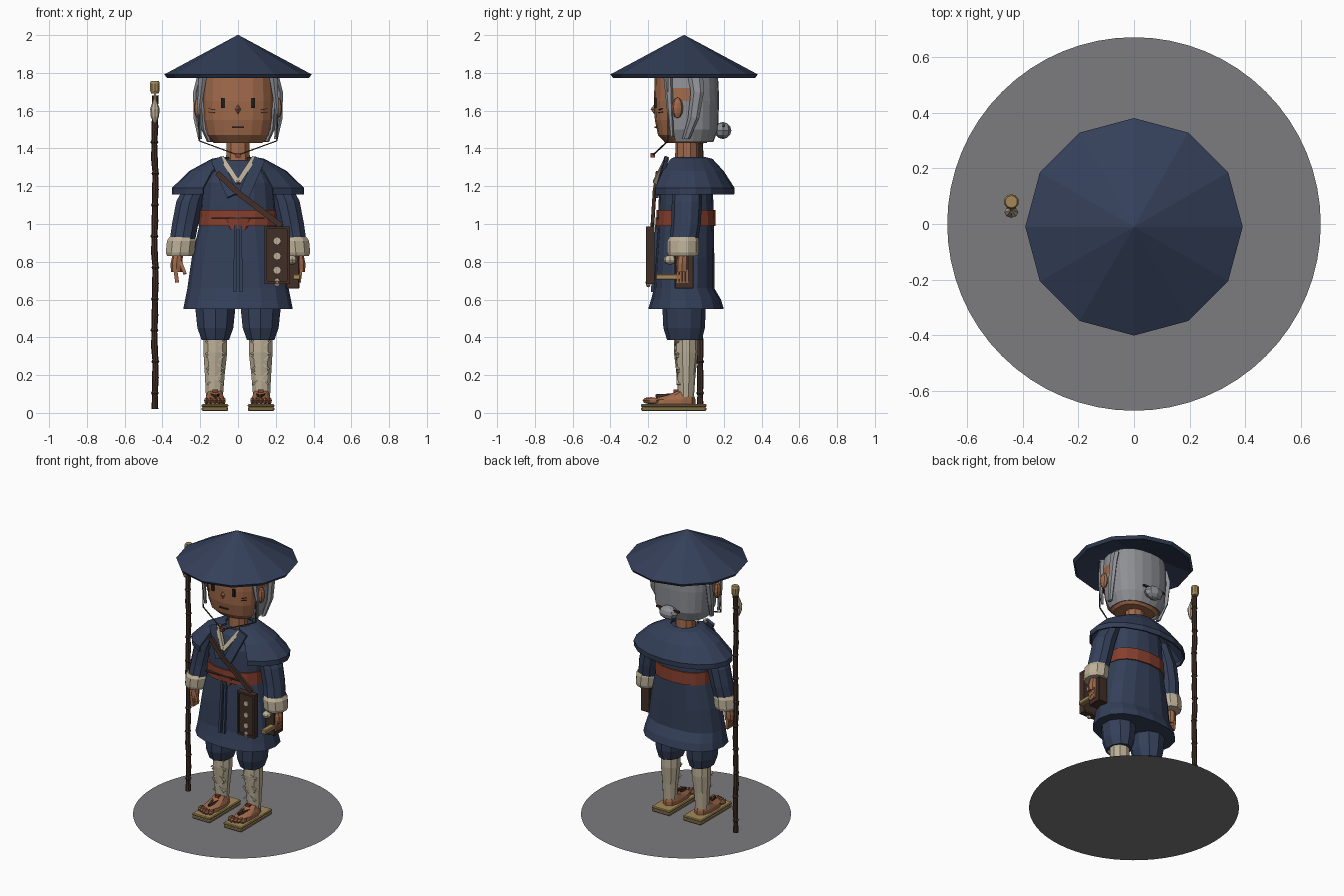
import bpy, bmesh, math
from mathutils import Vector, Matrix

COL = {"navy cloth": (0.034, 0.050, 0.098), "skin": (0.36, 0.145, 0.07), "grey hair": (0.27, 0.28, 0.30),
       "cream cloth": (0.50, 0.43, 0.31), "red sash": (0.24, 0.05, 0.028), "dark brown": (0.055, 0.028, 0.02),
       "tan wood": (0.36, 0.25, 0.10), "ground grey": (0.20, 0.20, 0.21), "black": (0.015, 0.012, 0.012)}
MAT = {}
for key, c in COL.items():
    MAT[key] = bpy.data.materials.new(key)
    MAT[key].diffuse_color = (*c, 1)


def finish(name, bm, *mats):
    bmesh.ops.recalc_face_normals(bm, faces=bm.faces)
    me = bpy.data.meshes.new(name)
    bm.to_mesh(me)
    bm.free()
    ob = bpy.data.objects.new(name, me)
    bpy.context.collection.objects.link(ob)
    for m in mats:
        me.materials.append(MAT[m])
    return ob


def loft(name, rings, mat, n=12, p=2.0, gap=0.0, turn=0.0, thick=0.0, extra=None, rule=None):
    """Rings are (z, cx, cy, rx, ry); gap (radians) leaves the front open."""
    bm = bmesh.new()
    rows = []
    for z, cx, cy, rx, ry in rings:
        row = []
        for i in range(n + (1 if gap else 0)):
            a = gap + (2 * math.pi - 2 * gap) * i / n + turn
            s, c = math.sin(a), math.cos(a)
            row.append(bm.verts.new((cx + rx * math.copysign(abs(s) ** (2 / p), s),
                                     cy - ry * math.copysign(abs(c) ** (2 / p), c), z)))
        rows.append(row)
    for lo, hi in zip(rows, rows[1:]):
        for i in range(n):
            j = i + 1 if gap else (i + 1) % n
            f = bm.faces.new((lo[i], lo[j], hi[j], hi[i]))
            if rule and rule(f.calc_center_median()):
                f.material_index = 1
    if not gap:
        bm.faces.new(rows[0])
        bm.faces.new(rows[-1])
    ob = finish(name, bm, *([mat, extra] if extra else [mat]))
    if thick:
        mod = ob.modifiers.new("thickness", "SOLIDIFY")
        mod.thickness = thick
    return ob


def box(name, c, size, mat, bevel=0.0):
    bm = bmesh.new()
    bmesh.ops.create_cube(bm, size=1, matrix=Matrix.Translation(c) @ Matrix.Diagonal((*size, 1)))
    if bevel:
        bmesh.ops.bevel(bm, geom=bm.edges[:], offset=bevel, segments=1, affect='EDGES')
    return finish(name, bm, mat)


def ball(name, c, size, mat, u=8, v=6):
    bm = bmesh.new()
    bmesh.ops.create_uvsphere(bm, u_segments=u, v_segments=v, radius=1,
                              matrix=Matrix.Translation(c) @ Matrix.Diagonal((*size, 1)))
    return finish(name, bm, mat)


def beam(name, a, b, w, d, mat, sides=4):
    """Bar from a to b: width w seen from the front, depth d."""
    a, b = Vector(a), Vector(b)
    z = (b - a).normalized()
    x = z.cross(Vector((0, -1, 0))).normalized()
    rot = Matrix((x, z.cross(x), z)).transposed().to_4x4()
    bm = bmesh.new()
    m = Matrix.Translation((a + b) / 2) @ rot
    if sides == 4:
        bmesh.ops.create_cube(bm, size=1, matrix=m @ Matrix.Diagonal((w, d, (b - a).length, 1)))
    else:
        bmesh.ops.create_cone(bm, cap_ends=True, segments=sides, radius1=0.5, radius2=0.5, depth=1,
                              matrix=m @ Matrix.Diagonal((w, d, (b - a).length, 1)))
    return finish(name, bm, mat)


# Ground disc
bm = bmesh.new()
bmesh.ops.create_circle(bm, cap_ends=True, segments=64, radius=0.67)
finish("ground_disc", bm, "ground grey")

# Conical hat, hollow below
loft("hat", [(1.90, 0, -0.01, 0.004, 0.004), (1.772, 0, -0.01, 0.375, 0.375), (1.792, 0, -0.01, 0.39, 0.39),
             (2.0, 0, -0.01, 0.003, 0.003)], "navy cloth", 12)

# Head, neck and hair
loft("head", [(1.43, 0, 0, 0.13, 0.11), (1.47, 0, -0.003, 0.172, 0.145), (1.55, 0, -0.005, 0.19, 0.16),
              (1.65, 0, -0.005, 0.195, 0.165), (1.80, 0, -0.005, 0.19, 0.16)], "skin", 18, 2.4)
loft("neck", [(1.24, 0, 0.005, 0.07, 0.065), (1.46, 0, 0.005, 0.062, 0.06)], "skin", 10)
loft("hair", [(1.435, 0, 0.005, 0.165, 0.14), (1.50, 0, 0.005, 0.195, 0.165), (1.65, 0, 0.003, 0.208, 0.172),
              (1.72, 0, 0.003, 0.207, 0.170), (1.80, 0, 0.003, 0.2, 0.165)], "grey hair", 14, 2.4,
     gap=math.radians(68), thick=0.012, extra="skin",
     rule=lambda c: 1.65 < c.z < 1.72 and c.y < 0.06)
ball("hair_bun", (0, 0.195, 1.495), (0.07, 0.045, 0.045), "grey hair")
beam("bun_tie", (0, 0.15, 1.50), (0, 0.18, 1.50), 0.06, 0.05, "red sash", 8)
beam("hair_pin", (-0.09, 0.2, 1.52), (0.09, 0.2, 1.52), 0.012, 0.012, "dark brown")
for s in (-1, 1):
    ball("ear", (s * 0.212, -0.045, 1.615), (0.022, 0.03, 0.055), "skin")
    loft("side_lock", [(1.45, s * 0.2, 0.0, 0.012, 0.02), (1.56, s * 0.222, 0.04, 0.016, 0.03),
                       (1.70, s * 0.222, 0.06, 0.018, 0.035), (1.78, s * 0.2, 0.05, 0.02, 0.04)], "grey hair", 6)
    loft("temple_lock", [(1.46, s * 0.2, -0.075, 0.008, 0.01), (1.60, s * 0.207, -0.085, 0.012, 0.016),
                         (1.79, s * 0.185, -0.095, 0.025, 0.025)], "grey hair", 6)
    box("eye", (s * 0.08, -0.163, 1.64), (0.02, 0.012, 0.052), "black")
    for k in range(2):
        beam("wrinkle", (s * 0.125, -0.145, 1.59 + k * 0.014), (s * 0.155, -0.125, 1.593 + k * 0.018),
             0.003, 0.008, "dark brown")
    # Chin cord
    beam("chin_cord", (s * 0.21, -0.095, 1.78), (s * 0.205, -0.095, 1.44), 0.006, 0.006, "dark brown")
    beam("chin_cord_lower", (s * 0.205, -0.095, 1.44), (0, -0.175, 1.365), 0.006, 0.006, "dark brown")
box("cord_bead", (0, -0.176, 1.365), (0.024, 0.024, 0.024), "red sash")
box("mouth", (0, -0.160, 1.512), (0.065, 0.012, 0.007), "dark brown")
bm = bmesh.new()
bmesh.ops.create_cone(bm, cap_ends=True, segments=4, radius1=1, radius2=0, depth=1,
                      matrix=Matrix.Translation((0, -0.172, 1.608)) @ Matrix.Diagonal((0.022, 0.03, 0.042, 1))
                      @ Matrix.Rotation(math.pi / 2, 4, 'X'))
finish("nose", bm, "skin")

# Robe, hem, sash and cape
loft("robe", [(0.55, 0, 0, 0.29, 0.2), (0.60, 0, 0, 0.28, 0.185), (0.66, 0, -0.01, 0.268, 0.16),
              (0.82, 0, -0.005, 0.245, 0.155), (1.0, 0, 0, 0.203, 0.147), (1.1, 0, 0, 0.2, 0.145),
              (1.22, 0, 0, 0.19, 0.142), (1.30, 0, 0.01, 0.15, 0.12), (1.335, 0, 0.01, 0.09, 0.09)],
     "navy cloth", 16, 2.3)
loft("sash", [(0.99, 0, 0, 0.21, 0.157), (1.075, 0, 0, 0.208, 0.155)], "red sash", 16, 2.3)
loft("sash_fold", [(0.972, 0, -0.01, 0.08, 0.150), (1.03, 0, -0.01, 0.14, 0.152)], "red sash", 16, 2.3)
beam("sash_line", (-0.14, -0.152, 1.03), (0.14, -0.152, 1.03), 0.008, 0.02, "dark brown")
loft("cape", [(1.155, 0, 0.03, 0.352, 0.225), (1.19, 0, 0.03, 0.352, 0.228), (1.28, 0, 0.025, 0.26, 0.175),
              (1.345, 0, 0.02, 0.14, 0.12), (1.355, 0, 0.015, 0.09, 0.085)], "navy cloth", 14,
     gap=math.radians(32), thick=0.012)
for s in (-1, 1):
    beam("lapel", (s * 0.115, -0.105, 1.345), (s * 0.03, -0.157, 1.15), 0.06, 0.02, "navy cloth")
    beam("collar", (s * 0.085, -0.10, 1.35), (0, -0.165, 1.22), 0.026, 0.022, "cream cloth")
    beam("front_pleat", (s * 0.013, -0.155, 0.995), (s * 0.016, -0.178, 0.64), 0.016, 0.016, "navy cloth")

# Arms, legs and footwear
for s in (-1, 1):
    loft("sleeve", [(0.89, s * 0.298, -0.015, 0.07, 0.075), (1.0, s * 0.28, 0, 0.073, 0.078),
                    (1.12, s * 0.255, 0.005, 0.075, 0.08), (1.25, s * 0.2, 0.01, 0.06, 0.07)], "navy cloth", 10)
    loft("cuff", [(0.83, s * 0.308, -0.015, 0.07, 0.078), (0.85, s * 0.306, -0.015, 0.08, 0.085),
                  (0.91, s * 0.30, -0.015, 0.08, 0.085), (0.93, s * 0.297, -0.012, 0.07, 0.075)], "cream cloth", 10)
    loft("hand", [(0.745, s * 0.325, -0.02, 0.03, 0.03), (0.79, s * 0.325, -0.02, 0.032, 0.032),
                  (0.85, s * 0.318, -0.015, 0.026, 0.026)], "skin", 8)
    for k in range(4):
        y = -0.043 + k * 0.016
        beam("finger", (s * 0.332, y, 0.76), (s * 0.322, y, 0.69), 0.02, 0.014, "skin")
    beam("thumb", (s * 0.305, -0.04, 0.80), (s * 0.28, -0.05, 0.735), 0.018, 0.018, "skin")
    loft("trouser_leg", [(0.385, s * 0.12, -0.008, 0.076, 0.092), (0.45, s * 0.12, -0.01, 0.10, 0.11),
                         (0.56, s * 0.12, -0.01, 0.112, 0.115), (0.66, s * 0.12, 0, 0.11, 0.11)], "navy cloth", 10)
    loft("legging", [(0.085, s * 0.125, 0.0, 0.047, 0.042), (0.2, s * 0.123, 0.0, 0.055, 0.05),
                     (0.32, s * 0.12, 0.0, 0.066, 0.064), (0.42, s * 0.12, 0.0, 0.066, 0.062)], "cream cloth", 10)
    for k in range(3):
        z = 0.15 + k * 0.08
        r = 0.052 + k * 0.006
        for t in (-1, 1):
            beam("legging_wrap", (s * 0.12 - t * r * 0.8, -r * 0.75, z), (s * 0.12 + t * r * 0.8, -r * 0.75, z + 0.07),
                 0.008, 0.02, "cream cloth")
    box("sandal_sole", (s * 0.122, -0.065, 0.021), (0.14, 0.345, 0.022), "tan wood", 0.006)
    box("sandal_top", (s * 0.122, -0.065, 0.039), (0.142, 0.347, 0.016), "tan wood", 0.005)
    loft("foot", [(0.045, s * 0.122, -0.075, 0.055, 0.125), (0.072, s * 0.122, -0.07, 0.055, 0.12),
                  (0.095, s * 0.122, -0.03, 0.045, 0.07), (0.12, s * 0.122, 0, 0.035, 0.035)], "skin", 10, 2.5)
    for k in range(5):
        ball("toe", (s * (0.076 + k * 0.023), -0.20 + abs(k - 1.2) * 0.009, 0.065),
             (0.013, 0.032, 0.018), "skin", 6, 4)
        if k in (1, 3):
            beam("sandal_strap", (s * (0.076 + k * 0.023), -0.06, 0.095), (s * 0.115, -0.16, 0.09),
                 0.014, 0.012, "dark brown")
    box("strap_knot", (s * 0.12, -0.05, 0.112), (0.03, 0.03, 0.022), "red sash")

# Shoulder strap, flat case and hip box
beam("shoulder_strap", (-0.11, -0.15, 1.27), (0.0, -0.167, 1.165), 0.03, 0.018, "dark brown")
beam("shoulder_strap_lower", (0.0, -0.167, 1.165), (0.23, -0.178, 0.99), 0.03, 0.018, "dark brown")
box("case", (0.207, -0.185, 0.835), (0.13, 0.035, 0.29), "dark brown", 0.004)
for x in (0.147, 0.267):
    box("case_side_rail", (x, -0.19, 0.835), (0.014, 0.044, 0.30), "dark brown")
for z in (0.69, 0.98):
    box("case_end_rail", (0.207, -0.19, z), (0.135, 0.044, 0.014), "dark brown")
for z in (0.91, 0.83, 0.755):
    beam("case_stud", (0.207, -0.2, z), (0.207, -0.21, z + 0.0001), 0.038, 0.038, "cream cloth", 8)
ball("case_tassel", (0.207, -0.2, 0.69), (0.018, 0.014, 0.025), "cream cloth")
box("hip_box", (0.29, -0.01, 0.75), (0.07, 0.10, 0.185), "dark brown", 0.004)
box("hip_clasp", (0.31, -0.095, 0.72), (0.04, 0.13, 0.03), "tan wood", 0.005)
ball("hip_pouch", (0.285, -0.085, 0.81), (0.03, 0.035, 0.025), "cream cloth")

# Walking staff with knots, knob and charm
rings = []
for k in range(11):
    z, w = 0.02 + k * 0.166, 0.003 * math.sin(k * 2.1)
    rings += [(z, -0.44 + w, 0.075, 0.018, 0.018)]
    if k < 10:
        rings += [(z + 0.075, -0.44 + w, 0.075, 0.015, 0.015), (z + 0.085, -0.44 + w, 0.075, 0.021, 0.021),
                  (z + 0.095, -0.44 + w, 0.075, 0.016, 0.016)]
loft("staff", rings, "dark brown", 8)
loft("staff_knob", [(1.69, -0.44, 0.08, 0.02, 0.02), (1.705, -0.44, 0.08, 0.026, 0.026),
                    (1.745, -0.44, 0.08, 0.027, 0.027), (1.757, -0.44, 0.08, 0.022, 0.022)], "tan wood", 10)
loft("staff_charm", [(1.535, -0.44, 0.042, 0.008, 0.008), (1.57, -0.44, 0.042, 0.022, 0.018),
                     (1.61, -0.44, 0.042, 0.025, 0.02), (1.66, -0.44, 0.048, 0.008, 0.008)], "cream cloth", 8)
beam("charm_cord", (-0.44, 0.048, 1.65), (-0.44, 0.06, 1.70), 0.01, 0.01, "tan wood")
